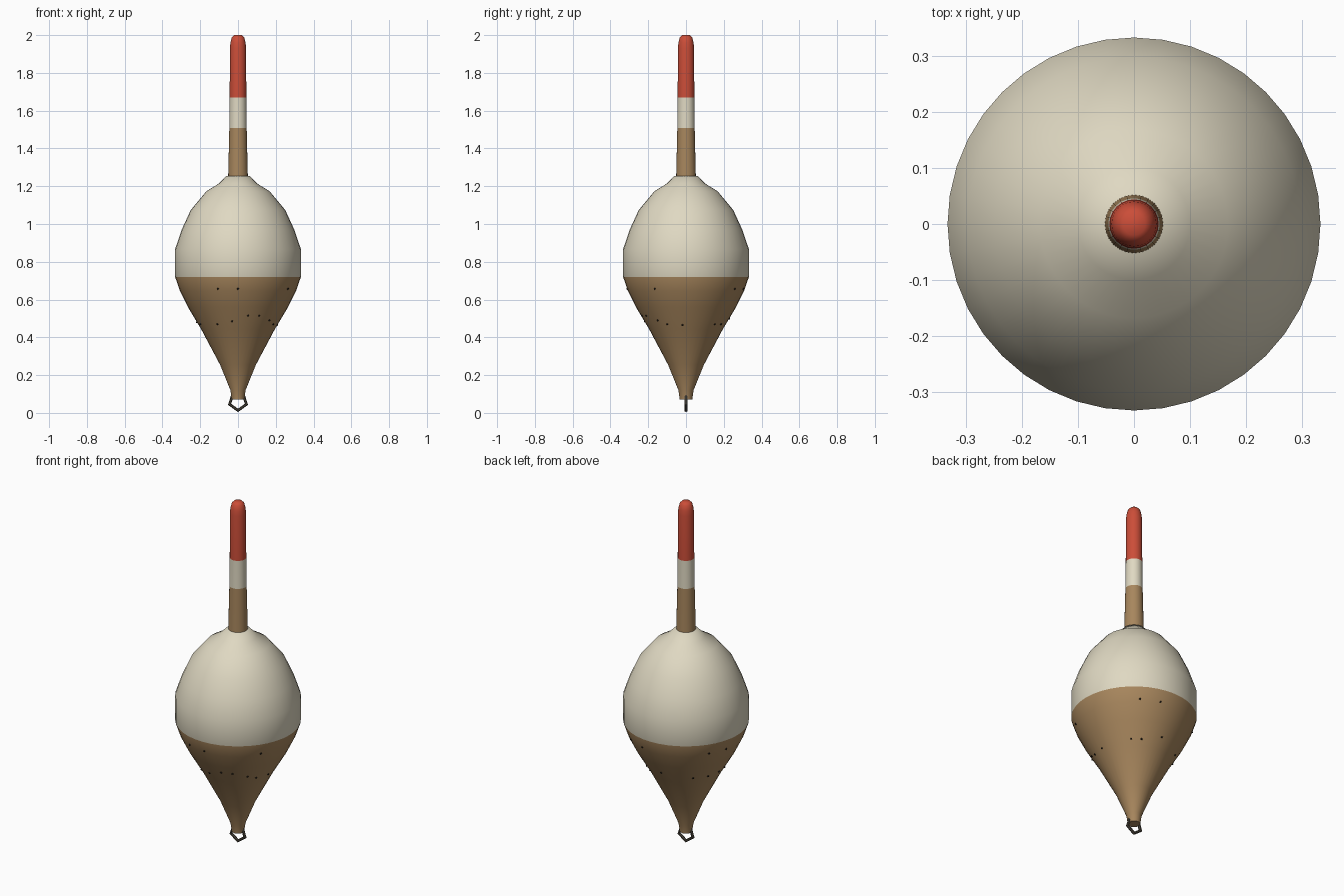
import bpy, bmesh, math
from mathutils import Matrix, Vector

cube = bpy.data.objects.get("Cube")
if cube:
    bpy.data.objects.remove(cube)


def material(name, rgb):
    m = bpy.data.materials.new(name)
    m.use_nodes = True
    m.diffuse_color = (*rgb, 1)
    bsdf = m.node_tree.nodes["Principled BSDF"]
    bsdf.inputs["Base Color"].default_value = (*rgb, 1)
    bsdf.inputs["Roughness"].default_value = 0.6
    return m


cream = material("cream paint", (0.74, 0.69, 0.54))
cork = material("cork brown", (0.39, 0.24, 0.11))
red = material("red paint", (0.60, 0.075, 0.04))
metal = material("dark wire", (0.07, 0.06, 0.045))
speck = material("dark speck", (0.02, 0.015, 0.01))


def finish(bm, name, mats, angle=None):
    mesh = bpy.data.meshes.new(name)
    bmesh.ops.recalc_face_normals(bm, faces=bm.faces)
    bm.to_mesh(mesh)
    bm.free()
    for m in mats:
        mesh.materials.append(m)
    ob = bpy.data.objects.new(name, mesh)
    bpy.context.collection.objects.link(ob)
    if angle:
        bpy.ops.object.select_all(action='DESELECT')
        ob.select_set(True)
        bpy.context.view_layer.objects.active = ob
        bpy.ops.object.shade_smooth_by_angle(angle=math.radians(angle))
    return ob


def lathe(name, profile, sides, mats, breaks):
    """Revolve (radius, z) points; each height in breaks starts the next material."""
    bm = bmesh.new()
    rings = []
    for r, z in profile:
        rings.append([bm.verts.new((r * math.cos(a), r * math.sin(a), z))
                      for a in (math.tau * i / sides for i in range(sides))])
    for low, high in zip(rings, rings[1:]):
        for i in range(sides):
            j = (i + 1) % sides
            f = bm.faces.new((low[i], low[j], high[j], high[i]))
            mid = f.calc_center_median().z
            f.material_index = sum(mid > b for b in breaks)
    bm.faces.new(rings[0])
    bm.faces.new(rings[-1]).material_index = len(breaks)
    return finish(bm, name, mats, 50)


# Teardrop body, cork below and cream above
body = [(0.033, 0.07), (0.04, 0.12), (0.095, 0.255), (0.195, 0.443),
        (0.265, 0.56), (0.307, 0.645), (0.333, 0.72), (0.333, 0.867),
        (0.298, 0.97), (0.25, 1.074), (0.168, 1.173), (0.1, 1.215), (0.06, 1.255)]
lathe("float_body", body, 40, [cork, cream], [0.72])

# Slim stem with cream band and red tip
stem = [(0.053, 1.2), (0.052, 1.25), (0.046, 1.507), (0.044, 1.67),
        (0.043, 1.93), (0.04, 1.96), (0.033, 1.988), (0.02, 2.0)]
lathe("stem", stem, 24, [cork, cream, red], [1.507, 1.67])

# Five-sided wire eyelet under the body
bm = bmesh.new()
sides, tube = 5, 6
loops = []
for i in range(sides):
    a = math.tau * i / sides - math.pi / 2
    out = Vector((math.cos(a), 0, math.sin(a)))
    loops.append([bm.verts.new(Vector((0, 0, 0.06)) + out * (0.047 + 0.009 * math.cos(b))
                               + Vector((0, 0.009 * math.sin(b), 0)))
                  for b in (math.tau * k / tube for k in range(tube))])
for i in range(sides):
    p, q = loops[i], loops[(i + 1) % sides]
    for k in range(tube):
        n = (k + 1) % tube
        bm.faces.new((p[k], q[k], q[n], p[n]))
finish(bm, "eyelet", [metal], 35)


# Cork specks in two rows: (angle from the front, height)
def body_radius(z):
    for (r0, z0), (r1, z1) in zip(body, body[1:]):
        if z0 <= z <= z1:
            return r0 + (r1 - r0) * (z - z0) / (z1 - z0)


lower = [(-70, .47), (-31, .47), (-8, .485), (13, .515), (28, .515), (48, .49), (62, .47),
         (85, .465), (136, .47), (151, .47), (180, .5), (225, .48), (248, .475), (268, .48)]
upper = [(a, 0.657) for a in (-20, 0, 58, 146, 167, 238, 258)]
bm = bmesh.new()
for deg, z in lower + upper:
    a, r = math.radians(deg), body_radius(z)
    spot = Matrix.Translation((r * math.sin(a), -r * math.cos(a), z))
    bmesh.ops.create_icosphere(bm, subdivisions=1, radius=0.006, matrix=spot)
finish(bm, "cork_specks", [speck])
